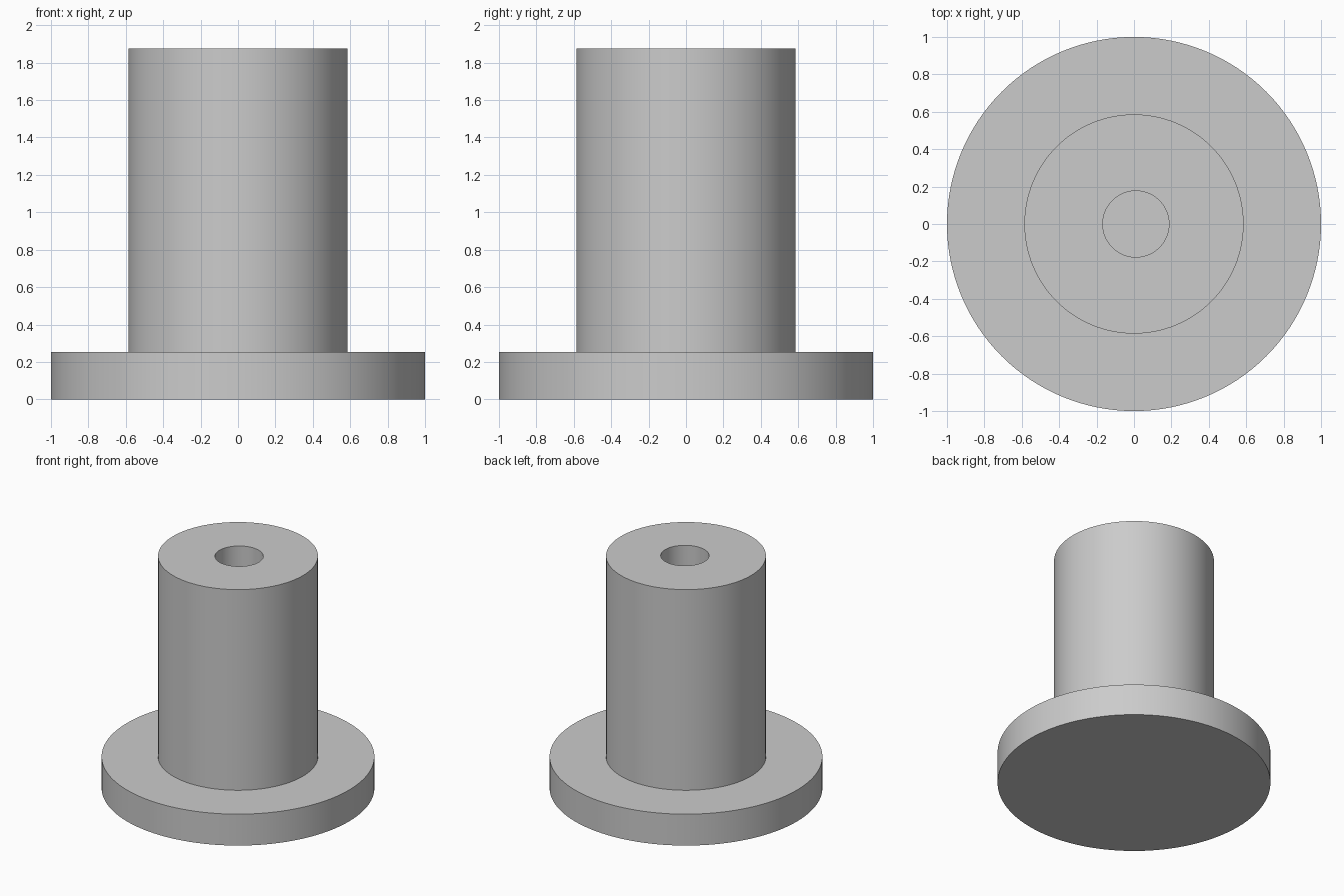
import bpy
import bmesh
from math import cos, sin, tau, radians

cube = bpy.data.objects.get("Cube")
if cube:
    bpy.data.objects.remove(cube, do_unlink=True)

SIDES = 128

grey = bpy.data.materials.new("plain grey")
grey.use_nodes = True
color = (0.6, 0.6, 0.6, 1)
grey.diffuse_color = color
grey.node_tree.nodes["Principled BSDF"].inputs["Base Color"].default_value = color


def stacked_rings(name, rings):
    """Bridge rings of (radius, height, x offset) and cap both ends."""
    bm = bmesh.new()
    loops = []
    for radius, z, offset in rings:
        loops.append([bm.verts.new((offset + radius * cos(tau * i / SIDES),
                                    radius * sin(tau * i / SIDES), z))
                      for i in range(SIDES)])
    for low, high in zip(loops, loops[1:]):
        for i in range(SIDES):
            j = (i + 1) % SIDES
            bm.faces.new((low[i], low[j], high[j], high[i]))
    bm.faces.new(loops[0][::-1])
    bm.faces.new(loops[-1])
    bmesh.ops.recalc_face_normals(bm, faces=bm.faces)
    mesh = bpy.data.meshes.new(name)
    bm.to_mesh(mesh)
    bm.free()
    mesh.materials.append(grey)
    obj = bpy.data.objects.new(name, mesh)
    bpy.context.collection.objects.link(obj)
    bpy.ops.object.select_all(action="DESELECT")
    obj.select_set(True)
    bpy.context.view_layer.objects.active = obj
    bpy.ops.object.shade_smooth_by_angle(angle=radians(30))
    return obj


# Wide base flange, upright barrel and a slightly off-centre blind bore
FLANGE_TOP, BARREL_TOP = 0.254, 1.877
stacked_rings("flanged_barrel", [
    (1.0, 0, 0),
    (1.0, FLANGE_TOP, 0),
    (0.586, FLANGE_TOP, 0),
    (0.586, BARREL_TOP, 0),
    (0.177, BARREL_TOP, 0.01),
    (0.177, FLANGE_TOP, 0.01),
])
